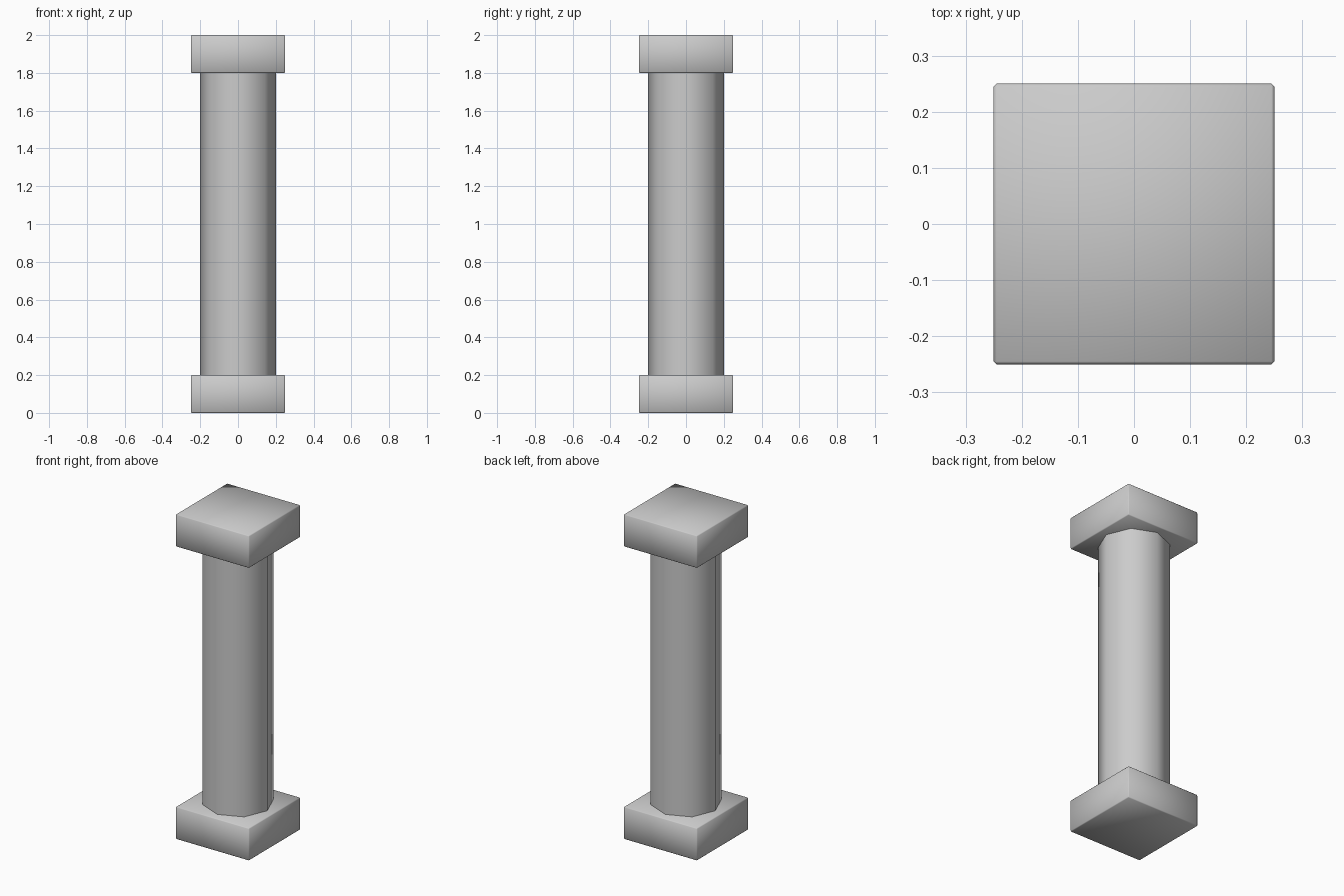
import bpy
import math

if "Cube" in bpy.data.objects:
    bpy.data.objects.remove(bpy.data.objects["Cube"])


def smooth(obj, angle):
    bpy.ops.object.select_all(action='DESELECT')
    obj.select_set(True)
    bpy.context.view_layer.objects.active = obj
    bpy.ops.object.shade_smooth_by_angle(angle=math.radians(angle))


# Square slab with finely chamfered edges, softly shaded
def slab(name, z):
    bpy.ops.mesh.primitive_cube_add(size=1, location=(0, 0, z))
    obj = bpy.context.object
    obj.name = name
    obj.scale = (0.5, 0.5, 0.2)
    bpy.ops.object.transform_apply(location=False, rotation=False, scale=True)
    bevel = obj.modifiers.new("chamfer", 'BEVEL')
    bevel.width = 0.005
    bevel.segments = 1
    bpy.ops.object.modifier_apply(modifier=bevel.name)
    smooth(obj, 60)


slab("base", 0.1)
slab("capital", 1.9)

# Eight-sided shaft, corners on the x and y axes
bpy.ops.mesh.primitive_cylinder_add(vertices=8, radius=0.2, depth=1.6,
                                    location=(0, 0, 1.0))
shaft = bpy.context.object
shaft.name = "shaft"
smooth(shaft, 60)
